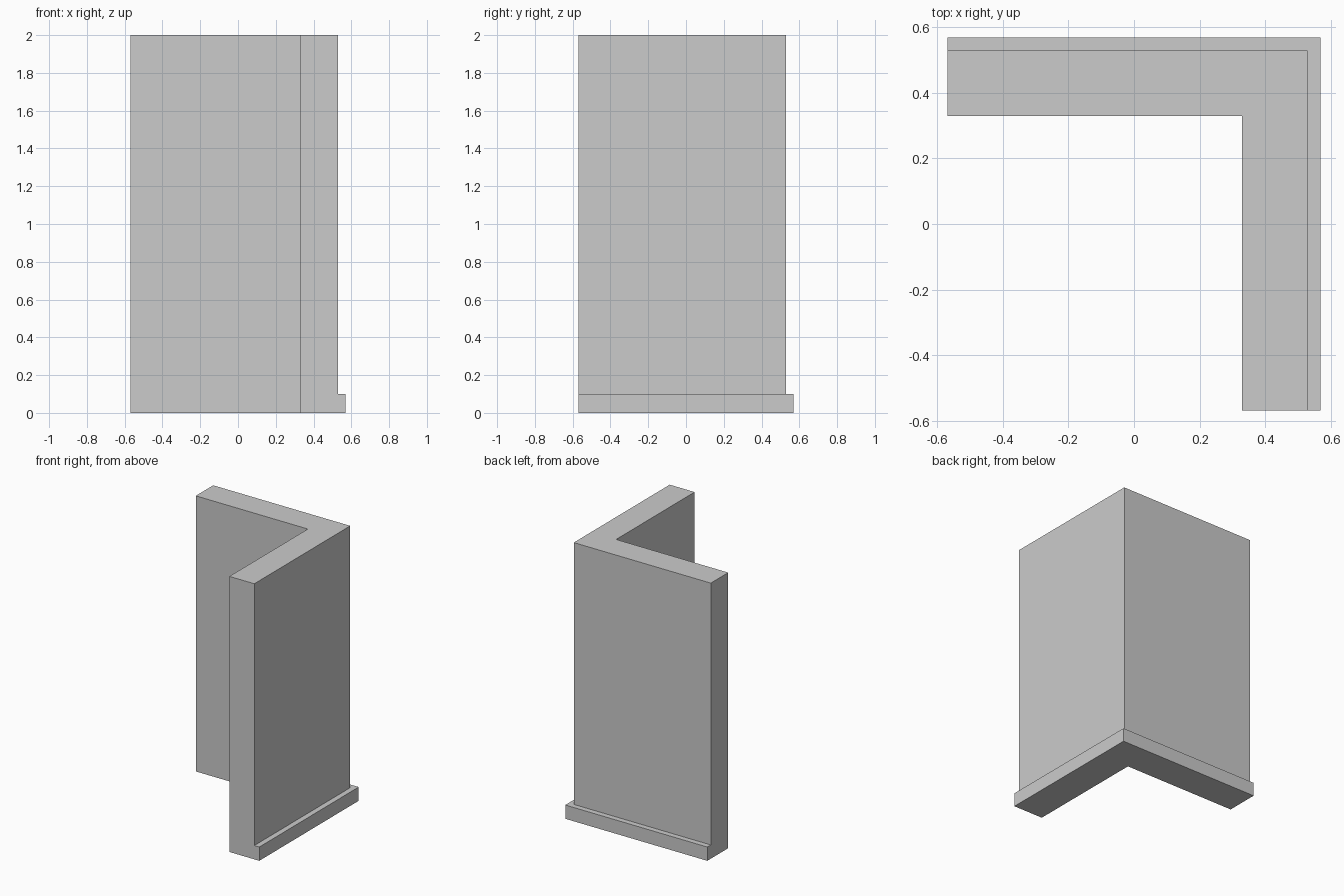
import bpy, bmesh

if "Cube" in bpy.data.objects:
    bpy.data.objects.remove(bpy.data.objects["Cube"])

END = -0.57  # free ends of both wall legs

# Wall cross-section: (distance from centre, height), with the plinth on the outer side
profile = [(0.33, 0), (0.57, 0), (0.57, 0.1), (0.53, 0.1), (0.53, 2), (0.33, 2)]

bm = bmesh.new()

# Sweep the section along the L: left end, mitred corner, front end
stations = [lambda d: (END, d), lambda d: (d, d), lambda d: (d, END)]
rings = [[bm.verts.new((*place(d), z)) for d, z in profile] for place in stations]

n = len(profile)
for a, b in zip(rings, rings[1:]):
    for i in range(n):
        j = (i + 1) % n
        bm.faces.new((a[i], a[j], b[j], b[i]))

# Flat end caps
bm.faces.new(rings[0])
bm.faces.new(rings[-1])

# Merge the coplanar mitre seams on the top, ledge and underside
bmesh.ops.recalc_face_normals(bm, faces=bm.faces)
bmesh.ops.dissolve_limit(bm, angle_limit=0.01, verts=bm.verts, edges=bm.edges)

mesh = bpy.data.meshes.new("corner_wall")
bm.to_mesh(mesh)
bm.free()
bpy.context.collection.objects.link(bpy.data.objects.new("corner_wall", mesh))
